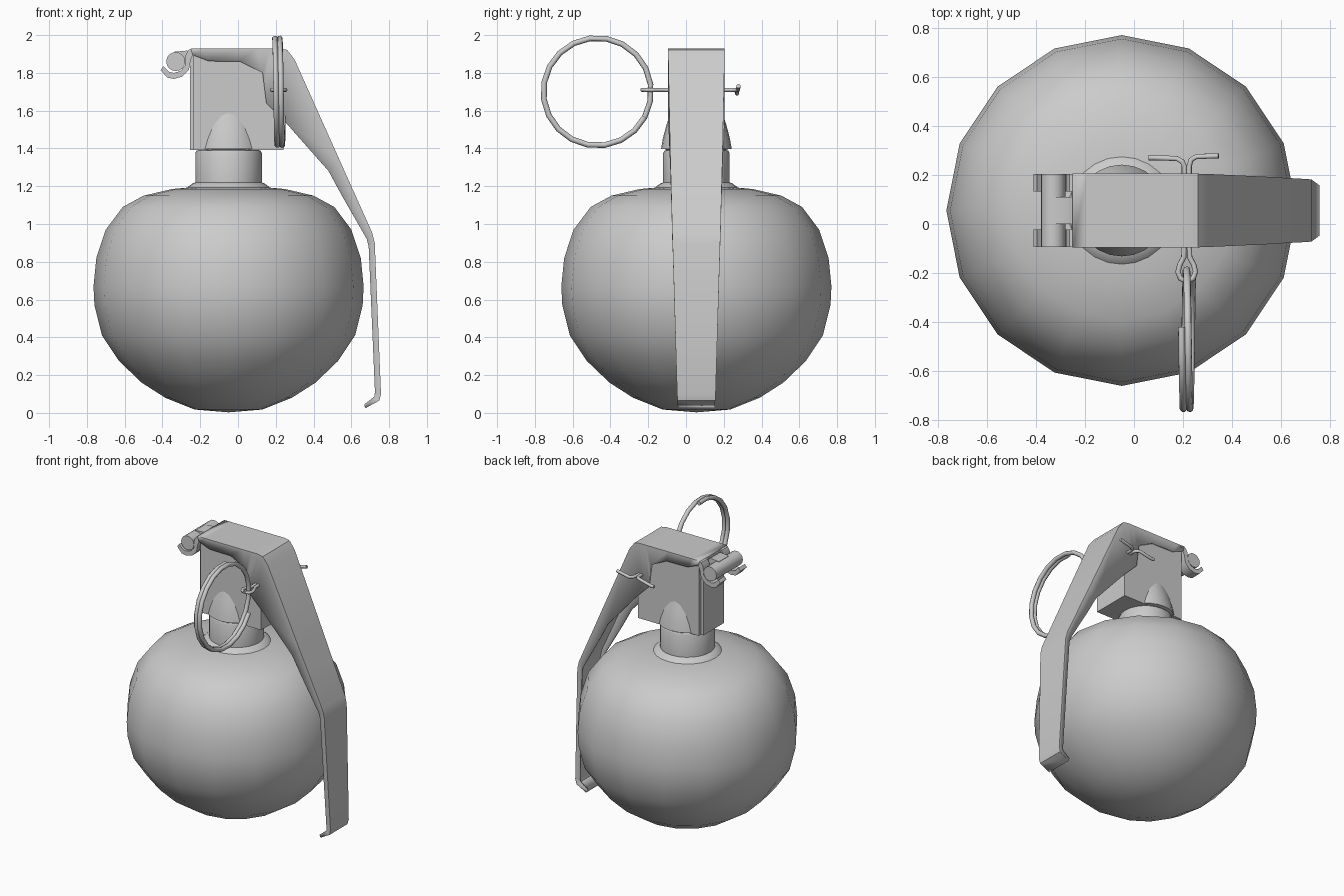
import bpy, bmesh, math
from mathutils import Vector

if "Cube" in bpy.data.objects:
    bpy.data.objects.remove(bpy.data.objects["Cube"])

CX, CY = -0.05, 0.055   # body axis


def finish(name, bm, angle=35):
    bmesh.ops.recalc_face_normals(bm, faces=bm.faces)
    me = bpy.data.meshes.new(name)
    bm.to_mesh(me)
    bm.free()
    ob = bpy.data.objects.new(name, me)
    bpy.context.collection.objects.link(ob)
    bpy.context.view_layer.objects.active = ob
    ob.select_set(True)
    bpy.ops.object.shade_smooth_by_angle(angle=math.radians(angle))
    ob.select_set(False)
    return ob


def lathe(name, profile, sides, angle=35):
    bm = bmesh.new()
    rings = []
    for r, z in profile:
        if r == 0:
            rings.append([bm.verts.new((CX, CY, z))] * sides)
        else:
            rings.append([bm.verts.new((CX + r * math.cos(2 * math.pi * i / sides),
                                        CY + r * math.sin(2 * math.pi * i / sides), z))
                          for i in range(sides)])
    for a, b in zip(rings, rings[1:]):
        for i in range(sides):
            j = (i + 1) % sides
            bm.faces.new(list(dict.fromkeys((a[i], a[j], b[j], b[i]))))
    return finish(name, bm, angle)


def prism(name, pts, y0, y1, bevel=0):
    """Extrude an xz outline along y."""
    bm = bmesh.new()
    f = bm.faces.new([bm.verts.new((x, y0, z)) for x, z in pts])
    ext = bmesh.ops.extrude_face_region(bm, geom=[f])['geom']
    bmesh.ops.translate(bm, vec=(0, y1 - y0, 0),
                        verts=[v for v in ext if isinstance(v, bmesh.types.BMVert)])
    if bevel:
        bmesh.ops.bevel(bm, geom=bm.edges[:], offset=bevel, segments=2,
                        affect='EDGES', profile=0.5)
    return finish(name, bm)


def tube(name, pts, r, sides=8):
    bm = bmesh.new()
    pts = [Vector(p) for p in pts]
    rings, side = [], None
    for i, p in enumerate(pts):
        t = (pts[min(i + 1, len(pts) - 1)] - pts[max(i - 1, 0)]).normalized()
        if side is None:
            side = t.orthogonal()
        side = (side - t * side.dot(t)).normalized()
        up = t.cross(side)
        rings.append([bm.verts.new(p + r * (side * math.cos(a) + up * math.sin(a)))
                      for a in (2 * math.pi * k / sides for k in range(sides))])
    for a, b in zip(rings, rings[1:]):
        for k in range(sides):
            j = (k + 1) % sides
            bm.faces.new((a[k], a[j], b[j], b[k]))
    bm.faces.new(rings[0])
    bm.faces.new(rings[-1])
    return finish(name, bm, 50)


# Round body
lathe("body", [(0, 0.003), (0.18, 0.018), (0.335, 0.08), (0.46, 0.16), (0.58, 0.275),
               (0.67, 0.41), (0.71, 0.57), (0.715, 0.67), (0.70, 0.82), (0.65, 0.97),
               (0.56, 1.09), (0.45, 1.15), (0.30, 1.185), (0.17, 1.197), (0, 1.197)], 16, 60)

# Neck with flange, and the tapered collar above it
lathe("neck", [(0, 1.18), (0.23, 1.18), (0.215, 1.197), (0.19, 1.215), (0.176, 1.22),
               (0.176, 1.375), (0.17, 1.388), (0, 1.388)], 24)
lathe("collar", [(0, 1.38), (0.16, 1.38), (0.16, 1.395), (0.187, 1.398), (0.178, 1.45),
                 (0.16, 1.52), (0.134, 1.60), (0, 1.60)], 24)

# Fuse head block and its rear plate
prism("fuse_head", [(-0.235, 1.392), (0.24, 1.392), (0.24, 1.70), (0.19, 1.91), (-0.235, 1.91)],
      CY - 0.138, CY + 0.138)
prism("rear_plate", [(-0.255, 1.392), (-0.23, 1.392), (-0.23, 1.915), (-0.255, 1.915)],
      CY - 0.115, CY + 0.115)

# Safety lever: folded channel (spine x, z, half width, flange edge x, z)
sections = [(-0.25, 1.93, .15, -0.24, 1.895), (-0.19, 1.93, .15, -0.155, 1.862),
            (0.0, 1.93, .15, 0.01, 1.86), (0.10, 1.93, .15, 0.13, 1.80),
            (0.17, 1.93, .15, 0.14, 1.72), (0.22, 1.93, .15, 0.15, 1.64),
            (0.26, 1.922, .15, 0.20, 1.59), (0.30, 1.87, .149, 0.25, 1.54),
            (0.535, 1.345, .138, 0.48, 1.28), (0.60, 1.20, .134, 0.55, 1.15),
            (0.71, 0.955, .128, 0.682, 0.92), (0.724, 0.90, .126, 0.692, 0.88),
            (0.757, 0.10, .102, 0.725, 0.11), (0.748, 0.065, .10, 0.722, 0.085),
            (0.675, 0.025, .098, 0.668, 0.045)]
bm = bmesh.new()
rows = []
for px, pz, w, fx, fz in sections:
    rows.append([bm.verts.new(c) for c in ((fx, CY - w, fz), (px, CY - w, pz),
                                           (px, CY + w, pz), (fx, CY + w, fz))])
for a, b in zip(rows, rows[1:]):
    for k in range(3):
        bm.faces.new((a[k], a[k + 1], b[k + 1], b[k]))
folds = [e for e in bm.edges if not e.is_boundary
         and any(e.verts[0] in (r[k],) or e.verts[1] in (r[k],) for r in rows for k in (1, 2))
         and abs(e.verts[0].co.y - e.verts[1].co.y) < 0.03
         and e.calc_face_angle(0) > 1.2]
bmesh.ops.bevel(bm, geom=folds, offset=0.012, segments=2, affect='EDGES', profile=0.5)
bmesh.ops.recalc_face_normals(bm, faces=bm.faces)
top = max(bm.faces, key=lambda f: f.calc_center_median().z)
if top.normal.z < 0:
    bmesh.ops.reverse_faces(bm, faces=bm.faces[:])
lever = bpy.data.meshes.new("safety_lever")
bm.to_mesh(lever)
bm.free()
ob = bpy.data.objects.new("safety_lever", lever)
bpy.context.collection.objects.link(ob)
bpy.context.view_layer.objects.active = ob
ob.select_set(True)
bpy.ops.object.shade_smooth_by_angle(angle=math.radians(40))
ob.select_set(False)
solid = ob.modifiers.new("thickness", 'SOLIDIFY')
solid.thickness = 0.014
solid.offset = -1

# Hinge: cross pin, two hooks beneath it, and the centre tab
tube("hinge_pin", [(-0.33, CY - 0.148, 1.86), (-0.33, CY + 0.148, 1.86)], 0.05, 16)
hook = [(-0.235, 1.93), (-0.262, 1.922), (-0.277, 1.895), (-0.28, 1.84), (-0.305, 1.81),
        (-0.34, 1.80), (-0.365, 1.805), (-0.395, 1.835), (-0.41, 1.815), (-0.375, 1.775),
        (-0.34, 1.768), (-0.295, 1.78), (-0.26, 1.815), (-0.25, 1.87), (-0.235, 1.90)]
for s, name in ((-1, "front_hook"), (1, "back_hook")):
    prism(name, hook, CY + s * 0.078, CY + s * 0.149)
prism("hinge_tab", [(-0.335, 1.912), (-0.27, 1.918), (-0.235, 1.90), (-0.235, 1.84), (-0.335, 1.86)],
      CY - 0.055, CY + 0.055)

# Split pin: two mirrored strands with an eye in front and spread legs behind
PX, PZ = 0.215, 1.71
strand = [(0.004, -0.232), (0.026, -0.222), (0.036, -0.195), (0.028, -0.165), (0.012, -0.135),
          (0.010, -0.08), (0.010, 0.235), (0.018, 0.262), (0.04, 0.275), (0.13, 0.278)]
for s, name in ((-1, "split_pin_left"), (1, "split_pin_right")):
    tube(name, [(PX + s * dx, y - (0.008 if s < 0 and y > .25 else 0),
                 PZ + (s * 0.02 if dx > 0.1 else 0))
                for dx, y in strand] + ([(0.06, 0.27, PZ - 0.02)] if s < 0 else []), 0.011)

# Pull ring: 1.7 turns of coiled wire
N = 34
ring = []
for i in range(N + 1):
    a = math.radians(-28 - 612 * i / N)
    ring.append((0.238 - 0.044 * i / N, -0.47 + 0.285 * math.cos(a), 1.70 + 0.285 * math.sin(a)))
tube("pull_ring", ring, 0.015)
